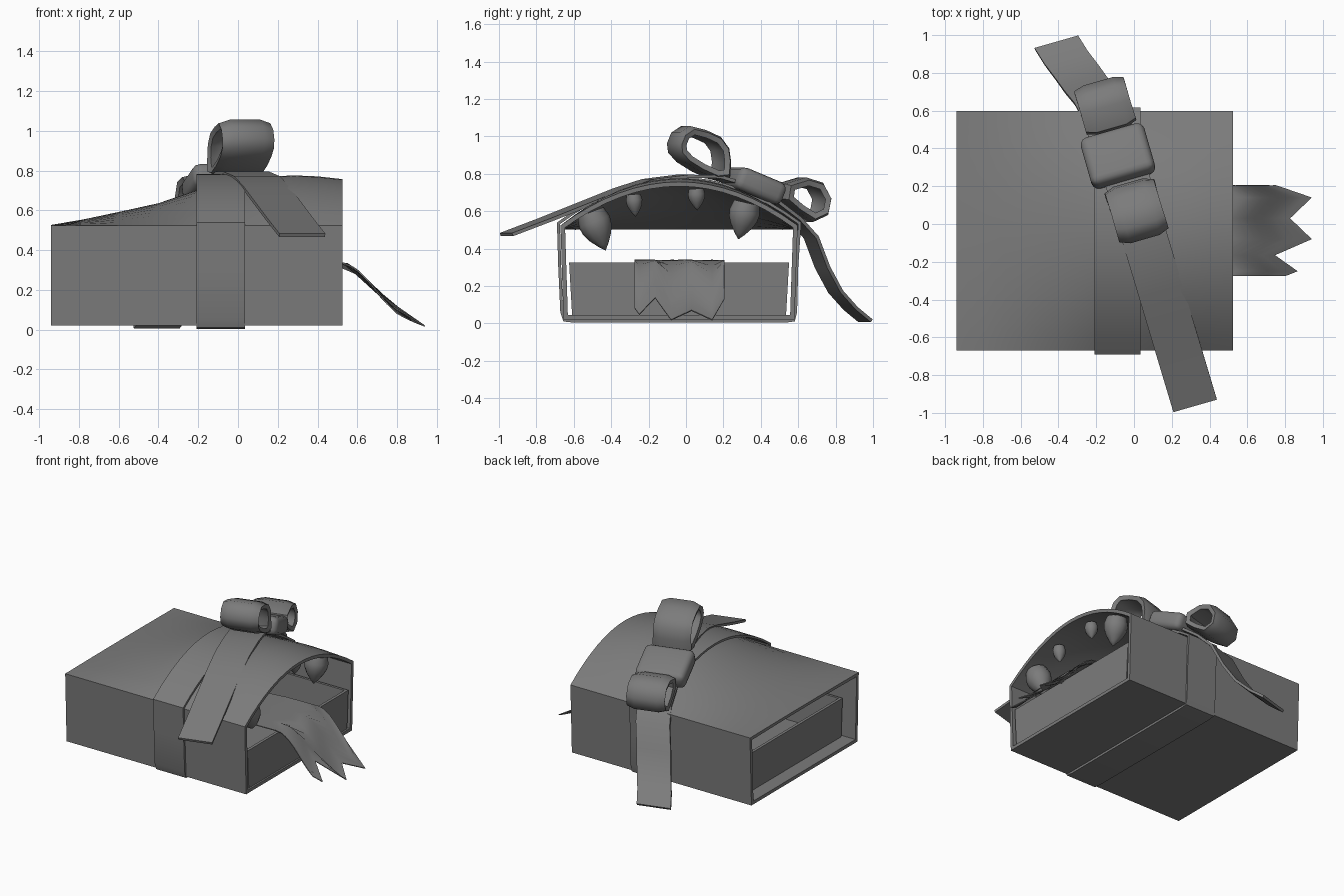
import bpy, bmesh, math
from mathutils import Vector, Matrix

if "Cube" in bpy.data.objects:
    bpy.data.objects.remove(bpy.data.objects["Cube"], do_unlink=True)

grey = bpy.data.materials.new("plain_grey")
grey.use_nodes = True
grey.diffuse_color = (0.2, 0.2, 0.2, 1)
grey.node_tree.nodes["Principled BSDF"].inputs["Base Color"].default_value = (0.2, 0.2, 0.2, 1)


def finish(name, bm, thick=0, offset=0, bevel=0, angle=40):
    """Turn a bmesh into an object, apply its modifiers and shade it."""
    bmesh.ops.recalc_face_normals(bm, faces=bm.faces)
    mesh = bpy.data.meshes.new(name)
    bm.to_mesh(mesh)
    bm.free()
    ob = bpy.data.objects.new(name, mesh)
    bpy.context.collection.objects.link(ob)
    mesh.materials.append(grey)
    bpy.ops.object.select_all(action='DESELECT')
    bpy.context.view_layer.objects.active = ob
    ob.select_set(True)
    if thick:
        m = ob.modifiers.new("thickness", 'SOLIDIFY')
        m.thickness, m.offset, m.use_even_offset = thick, offset, True
        bpy.ops.object.modifier_apply(modifier=m.name)
    if bevel:
        m = ob.modifiers.new("rounding", 'BEVEL')
        m.width, m.segments = bevel, 3
        bpy.ops.object.modifier_apply(modifier=m.name)
    bpy.ops.object.shade_smooth_by_angle(angle=math.radians(angle))
    return ob


def grid(rows, close_rows=False, close_cols=False):
    """Skin a list of equally long rows of points with quads."""
    bm = bmesh.new()
    vs = [[bm.verts.new(p) for p in row] for row in rows]
    n, k = len(rows), len(rows[0])
    for i in range(n if close_rows else n - 1):
        for j in range(k if close_cols else k - 1):
            a, b = vs[i], vs[(i + 1) % n]
            bm.faces.new((a[j], b[j], b[(j + 1) % k], a[(j + 1) % k]))
    return bm


def interp(table, x):
    """Smooth interpolation through (x, value) pairs."""
    for (x0, a), (x1, b) in zip(table, table[1:]):
        if x <= x1:
            return a + (b - a) * (x - x0) / (x1 - x0)
    return table[-1][1]


def ribbon(name, path, across, thick, closed=False, pinch=1.0):
    """Strip swept along a path; pinch draws the edges in to round a loop."""
    pts = [Vector(p) for p in path]
    mid = sum(pts, Vector()) / len(pts)
    rows = []
    for p in pts:
        row = []
        for t, s in ((-1, pinch), (-.86, (1 + pinch * 2) / 3), (-.6, 1),
                     (.6, 1), (.86, (1 + pinch * 2) / 3), (1, pinch)):
            row.append(mid + (p - mid) * s + across * t)
        rows.append(row)
    return finish(name, grid(rows, close_rows=closed), thick, angle=55)


# Sleeve: rectangular at one end, arched mouth at the other
rise = [(-.94, .003), (-.78, .03), (-.6, .068), (-.4, .112), (-.2, .18), (0, .225),
        (.15, .245), (.28, .252), (.4, .247), (.525, .233)]
mid_y, half = -.037, .634
sections = []
for x, h in rise:
    arch = [(mid_y + half * u, .524 + h * (1 - u * u)) for u in [1 - i / 8 for i in range(17)]]
    loop = [(-.655, .02), (.58, .02)] + arch
    sections.append([(x, y, z) for y, z in loop])
finish("sleeve", grid(sections, close_cols=True), .024, -1, angle=25)

# Open drawer inside the sleeve
bm = bmesh.new()
bmesh.ops.create_cube(bm, size=1)
for v in bm.verts:
    top = v.co.z > 0
    spread = .588 if top else .572
    v.co = (.515 if v.co.x > 0 else -.84,
            mid_y + math.copysign(spread, v.co.y), .325 if top else .046)
bmesh.ops.delete(bm, geom=[f for f in bm.faces if f.normal.z > .5 or
                           all(v.co.z > .3 for v in f.verts)], context='FACES_ONLY')
finish("drawer", bm, .02, -1)

# Teeth hanging from the roof of the mouth: root, tip (y, z) and radius
teeth = [((-.51, .595), (-.43, .39), .088), ((-.28, .69), (-.27, .57), .044),
         ((.055, .72), (.06, .605), .046), ((.325, .645), (.28, .45), .082)]
for i, (root, tip, r) in enumerate(teeth):
    a, b = Vector((.42, *root)), Vector((.42, *tip))
    axis = (b - a).normalized()
    side = axis.cross(Vector((1, 0, 0)))
    rings = []
    for t, s in ((0, .85), (.25, 1), (.45, .93), (.65, .7), (.85, .34), (1, .01)):
        ring = []
        for k in range(12):
            w = math.tau * k / 12
            ring.append(a.lerp(b, t) + (Vector((math.cos(w), 0, 0)) + side * math.sin(w)) * r * s)
        rings.append(ring)
    bm = grid(rings, close_cols=True)
    bmesh.ops.holes_fill(bm, edges=bm.edges)
    finish(f"tooth_{i + 1}", bm, angle=60)

# Tongue with a torn end
drop = [(-.2, .3), (.25, .334), (.5, .338), (.55, .332), (.6, .3), (.65, .25), (.7, .19),
        (.75, .13), (.8, .082), (.87, .045), (.94, .018)]
ends = [(-.275, .8), (-.25, .865), (-.165, .745), (-.08, .94), (.03, .825), (.14, .94), (.205, .75)]
rows = []
for i in range(25):
    row = []
    for y, end in ends:
        x = -.1 + (end + .1) * i / 24
        row.append((x, y, interp(drop, x)))
    rows.append(row)
finish("tongue", grid(rows), .006)

# Band wrapped round the sleeve
over = [(mid_y + .645 * u, .535 + .24 * (1 - u * u)) for u in [1 - i / 8 for i in range(17)]]
wrap = [(-.6, .012), (.53, .012), (.575, .018), (.586, .06), (.592, .3)] + over + \
       [(-.675, .3), (-.664, .06), (-.65, .018)]
ribbon("wrap_band", [(-.087, y, z) for y, z in wrap], Vector((.122, 0, 0)), .016, closed=True)

# Diagonal bow: all its parts follow one slanted line
slant = Vector((.961, .276, 0))


def on_line(profile):
    return [(.035 - .3 * y, y, z) for y, z in profile]


ribbon("front_tail", on_line([(-.96, .475), (-.75, .555), (-.5, .655), (-.35, .715), (-.2, .763),
                              (-.02, .786), (.15, .785), (.3, .74)]), slant * .12, .018)
ribbon("back_tail", [(-.07, .3, .73), (-.115, .45, .66), (-.15, .58, .56), (-.2, .67, .46),
                     (-.25, .73, .3), (-.3, .8, .17), (-.36, .88, .08), (-.41, .96, .014)],
       slant * .12, .018)
ribbon("upper_loop", on_line([(-.065, .96), (-.045, 1.01), (0, 1.04), (.08, 1.02), (.155, .985),
                              (.195, .93), (.205, .86), (.2, .79), (.15, .785), (.06, .825),
                              (-.02, .875), (-.06, .92)]), slant * .13, .03, True, .86)
ribbon("lower_loop", on_line([(.52, .735), (.62, .765), (.7, .74), (.74, .665), (.725, .59),
                              (.66, .56), (.58, .61), (.51, .67)]), slant * .132, .03, True, .86)

# Knot between the loops
bm = bmesh.new()
bmesh.ops.create_cube(bm, size=1)
place = (Matrix.Translation((-.085, .36, .735)) @ Matrix.Rotation(math.radians(16), 4, 'Z')
         @ Matrix.Rotation(math.radians(-22), 4, 'X') @ Matrix.Diagonal((.35, .28, .125, 1)))
bmesh.ops.transform(bm, matrix=place, verts=bm.verts)
finish("knot", bm, bevel=.04, angle=60)
